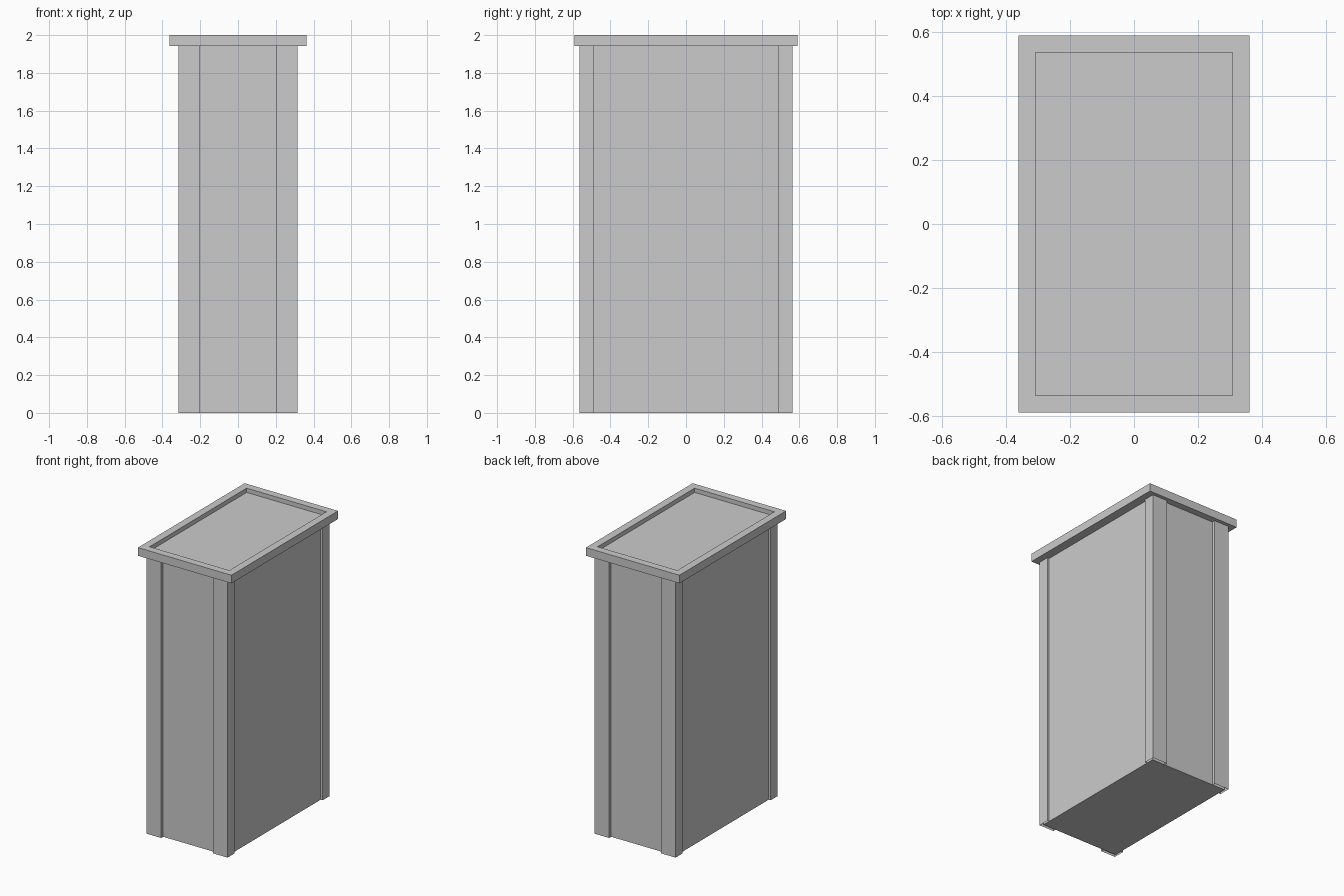
import bpy
import bmesh
from mathutils import Vector

if "Cube" in bpy.data.objects:
    bpy.data.objects.remove(bpy.data.objects["Cube"])


def box(name, lo, hi, edit=None):
    """Axis-aligned box between two corners, with an optional bmesh edit."""
    lo, hi = Vector(lo), Vector(hi)
    bm = bmesh.new()
    bmesh.ops.create_cube(bm, size=1)
    for v in bm.verts:
        v.co = Vector((v.co[i] * (hi[i] - lo[i]) + (lo[i] + hi[i]) / 2 for i in range(3)))
    bm.normal_update()
    if edit:
        edit(bm)
    bmesh.ops.recalc_face_normals(bm, faces=bm.faces)
    mesh = bpy.data.meshes.new(name)
    bm.to_mesh(mesh)
    bm.free()
    obj = bpy.data.objects.new(name, mesh)
    bpy.context.collection.objects.link(obj)
    return obj


def open_bottom(bm):
    faces = [f for f in bm.faces if f.normal.z < -0.9]
    bmesh.ops.delete(bm, geom=faces, context='FACES')


def sink_top(bm):
    top = max(bm.faces, key=lambda f: f.calc_center_median().z)
    bmesh.ops.inset_region(bm, faces=[top], thickness=0.075)
    floor = bmesh.ops.extrude_discrete_faces(bm, faces=[top])['faces'][0]
    bmesh.ops.translate(bm, verts=floor.verts, vec=(0, 0, -0.03))


LID_Z = 1.943

# Recessed panels and base
box("body", (-0.30, -0.543, 0), (0.30, 0.543, LID_Z))

# Corner posts, mirrored to all four corners, hollow underneath
post = box("corner_posts", (0.20, 0.487, 0), (0.315, 0.565, LID_Z), open_bottom)
mirror = post.modifiers.new("mirror", 'MIRROR')
mirror.use_axis = (True, True, False)
mirror.use_mirror_merge = False

# Overhanging lid with a sunken top panel
box("lid", (-0.362, -0.59, LID_Z), (0.362, 0.59, 2.0), sink_top)
